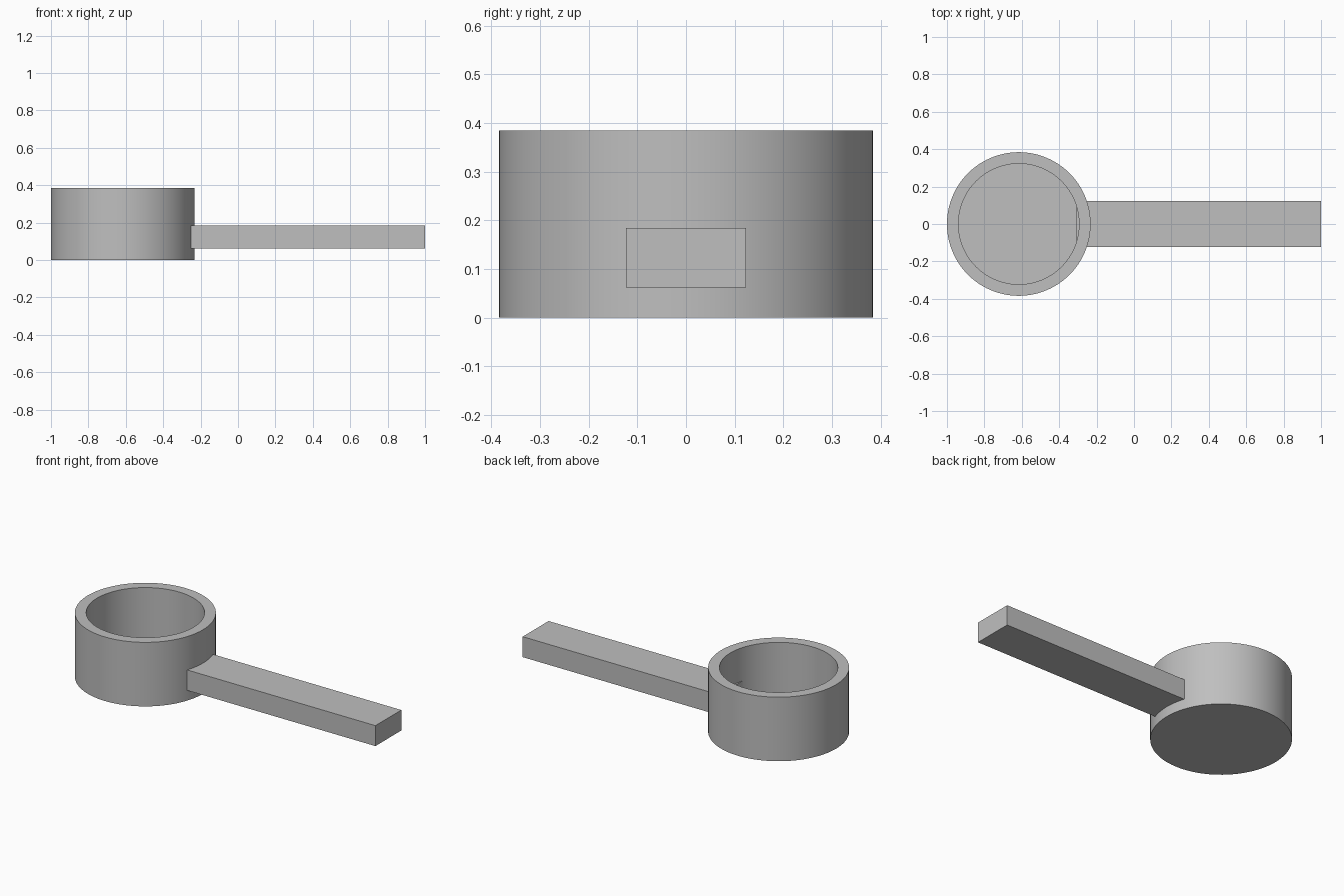
import bpy
import bmesh
import math
from mathutils import Matrix, Vector

cube = bpy.data.objects.get("Cube")
if cube:
    bpy.data.objects.remove(cube, do_unlink=True)

# Shared plain grey
grey = bpy.data.materials.new("light_grey")
grey.use_nodes = True
colour = (0.52, 0.52, 0.52, 1)
grey.diffuse_color = colour
grey.node_tree.nodes["Principled BSDF"].inputs["Base Color"].default_value = colour

UNIT = 0.0615            # wall thickness
RADIUS, HEIGHT = 0.384, 0.385
CUP_X = RADIUS - 1


def make_object(name, bm):
    bmesh.ops.recalc_face_normals(bm, faces=bm.faces)
    mesh = bpy.data.meshes.new(name)
    bm.to_mesh(mesh)
    bm.free()
    mesh.materials.append(grey)
    obj = bpy.data.objects.new(name, mesh)
    bpy.context.collection.objects.link(obj)
    return obj


# Cup: closed profile spun round its axis
bm = bmesh.new()
inner = RADIUS - UNIT
profile = [(0, 0), (RADIUS, 0), (RADIUS, HEIGHT), (inner, HEIGHT), (inner, UNIT), (0, UNIT)]
verts = [bm.verts.new((r, 0, z)) for r, z in profile]
edges = [bm.edges.new(pair) for pair in zip(verts, verts[1:])]
bmesh.ops.spin(bm, geom=verts + edges, cent=(0, 0, 0), axis=(0, 0, 1),
               angle=math.tau, steps=96, use_merge=True)
bmesh.ops.remove_doubles(bm, verts=bm.verts, dist=0.0001)
cup = make_object("cup", bm)
cup.location.x = CUP_X
bpy.context.view_layer.objects.active = cup
cup.select_set(True)
bpy.ops.object.shade_smooth_by_angle(angle=math.radians(30))

# Handle: straight bar whose root pokes slightly through the cup wall
bm = bmesh.new()
start, end = -0.308, 1
size = Vector((end - start, 4 * UNIT, 2 * UNIT, 1))
centre = Vector(((start + end) / 2, 0, 2 * UNIT))
bmesh.ops.create_cube(bm, size=1, matrix=Matrix.Translation(centre) @ Matrix.Diagonal(size))
make_object("handle", bm)
